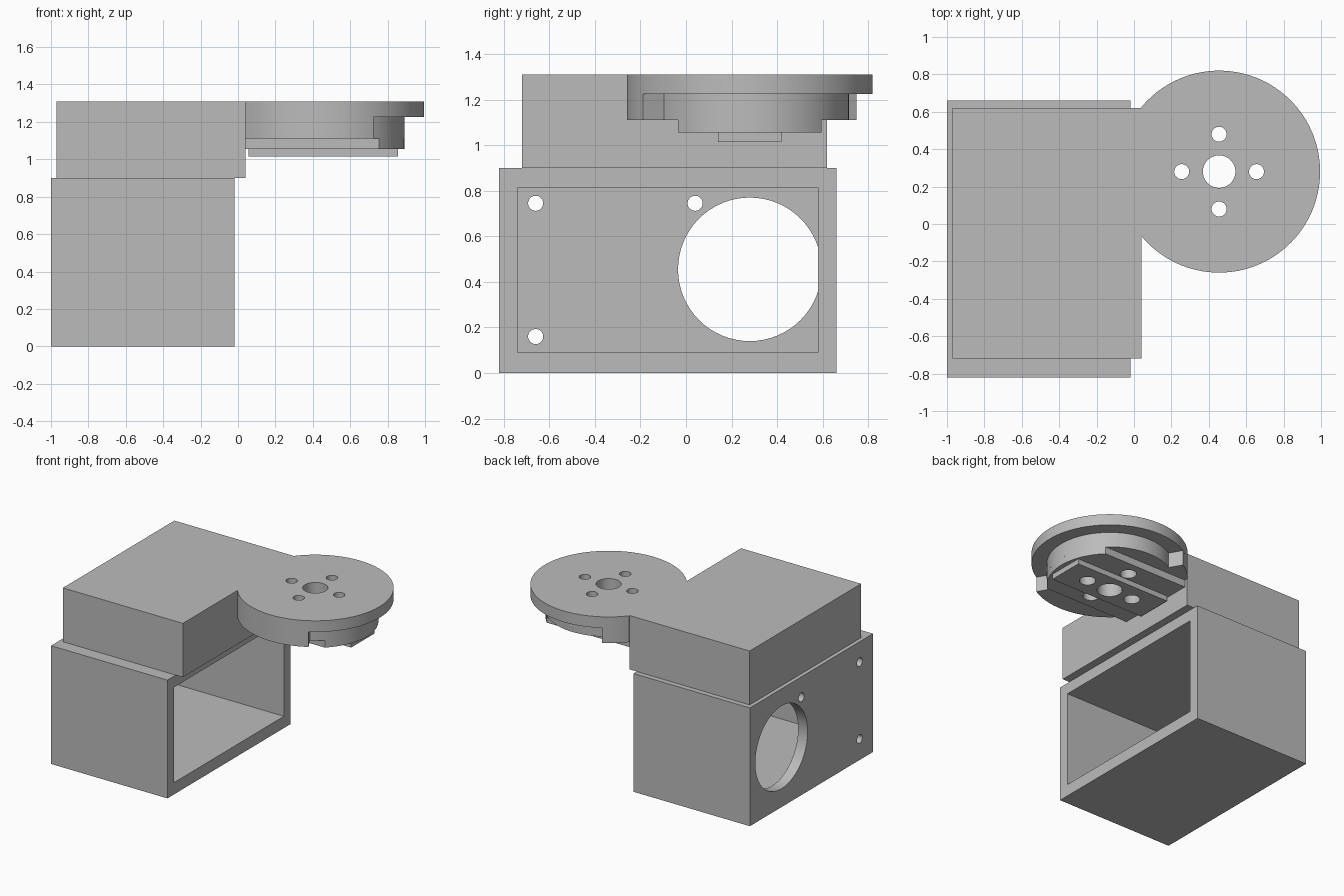
import bpy, bmesh
from math import sin, cos, acos, asin, radians, degrees, pi
from mathutils import Matrix

cube = bpy.data.objects.get("Cube")
if cube:
    bpy.data.objects.remove(cube, do_unlink=True)

GREY = (0.5, 0.5, 0.5, 1)
grey = bpy.data.materials.new("plain grey")
grey.use_nodes = True
grey.diffuse_color = GREY
grey.node_tree.nodes["Principled BSDF"].inputs["Base Color"].default_value = GREY

CX, CY = 0.455, 0.28          # disc axis
R_OUT, R_HUB = 0.54, 0.435    # flange and hub radii
BOX_X = 0.04                  # side of the upper block the disc grows from


def finish(name, bm):
    bmesh.ops.recalc_face_normals(bm, faces=bm.faces)
    mesh = bpy.data.meshes.new(name)
    bm.to_mesh(mesh)
    bm.free()
    mesh.materials.append(grey)
    ob = bpy.data.objects.new(name, mesh)
    bpy.context.collection.objects.link(ob)
    return ob


def box(name, x, y, z):
    bm = bmesh.new()
    bmesh.ops.create_cube(bm, size=1)
    for v in bm.verts:
        v.co = [(a + b) / 2 + c * (b - a) for (a, b), c in zip((x, y, z), v.co)]
    return finish(name, bm)


def prism(name, outline, z0, z1):
    bm = bmesh.new()
    face = bm.faces.new([bm.verts.new((x, y, z0)) for x, y in outline])
    top = bmesh.ops.extrude_face_region(bm, geom=[face])["geom"]
    for v in top:
        if isinstance(v, bmesh.types.BMVert):
            v.co.z = z1
    return finish(name, bm)


def arc(r, a0, a1):
    n = max(3, round(abs(a1 - a0) / 4))
    angles = [radians(a0 + (a1 - a0) * i / n) for i in range(n + 1)]
    return [(CX + r * cos(a), CY + r * sin(a)) for a in angles]


def cylinders(name, specs, turn=Matrix()):
    """Specs are (centre, radius, depth); turn sets the axis."""
    bm = bmesh.new()
    for centre, r, depth in specs:
        bmesh.ops.create_cone(bm, cap_ends=True, segments=64, radius1=r, radius2=r,
                              depth=depth, matrix=Matrix.Translation(centre) @ turn)
    return finish(name, bm)


def cut(ob, *cutters):
    for c in cutters:
        c.hide_render = True
        mod = ob.modifiers.new("cut", 'BOOLEAN')
        mod.operation, mod.solver, mod.object = 'DIFFERENCE', 'EXACT', c
    graph = bpy.context.evaluated_depsgraph_get()
    mesh = bpy.data.meshes.new_from_object(ob.evaluated_get(graph))
    ob.modifiers.clear()
    ob.data = mesh


# Open lower housing with a bore and three bolt holes in its closed end
housing = box("lower_housing", (-1, -0.02), (-0.82, 0.66), (0, 0.9))
cavity = box("cavity_cutter", (-0.92, 0.2), (-0.74, 0.58), (0.09, 0.815))
sideways = Matrix.Rotation(pi / 2, 4, 'Y')
holes = [((-1, y, z), 0.033, 0.2) for y, z in ((-0.66, 0.745), (0.04, 0.745), (-0.66, 0.16))]
bore = cylinders("bore_cutter", [((-1, 0.28, 0.455), 0.315, 0.18)] + holes, sideways)
cut(housing, cavity, bore)

# Solid upper block
block = box("upper_block", (-0.97, BOX_X), (-0.72, 0.62), (0.9, 1.31))

# Round flange, clipped where it meets the block
end = degrees(acos((BOX_X - CX) / R_OUT))
flange = prism("disc_flange", arc(R_OUT, -end, end), 1.225, 1.31)

# Hub with a deep rim on the half towards the block
hub = prism("disc_hub", arc(R_OUT, -end, -60) + arc(R_HUB, -60, 120)
            + arc(R_OUT, 120, end), 1.11, 1.225)

# Stepped bars below the hub
half = 0.315
corner = degrees(asin(half / R_HUB))
slab = prism("wide_bar", arc(R_HUB, -corner, corner)
             + [(BOX_X, CY + half), (BOX_X, CY - half)], 1.055, 1.11)
plate = box("narrow_bar", (0.055, 0.855), (CY - 0.14, CY + 0.14), (1.015, 1.055))

# Centre hole and four screw holes, wider below the flange
spots = [(CX + 0.2 * cos(i * pi / 2), CY + 0.2 * sin(i * pi / 2), 1.2) for i in range(4)]
centre = [((CX, CY, 1.2), 0.087, 1)]
narrow = cylinders("narrow_hole_cutter", centre + [(p, 0.04, 1) for p in spots])
wide = cylinders("wide_hole_cutter", centre + [(p, 0.057, 1) for p in spots])
cut(flange, narrow)
for part in (hub, slab, plate):
    cut(part, wide)

for c in (cavity, bore, narrow, wide):
    bpy.data.objects.remove(c, do_unlink=True)

# Smooth round walls, keep edges sharp
bpy.ops.object.select_all(action='DESELECT')
for ob in (housing, block, flange, hub, slab, plate):
    ob.select_set(True)
bpy.context.view_layer.objects.active = housing
bpy.ops.object.shade_smooth_by_angle(angle=radians(30))
